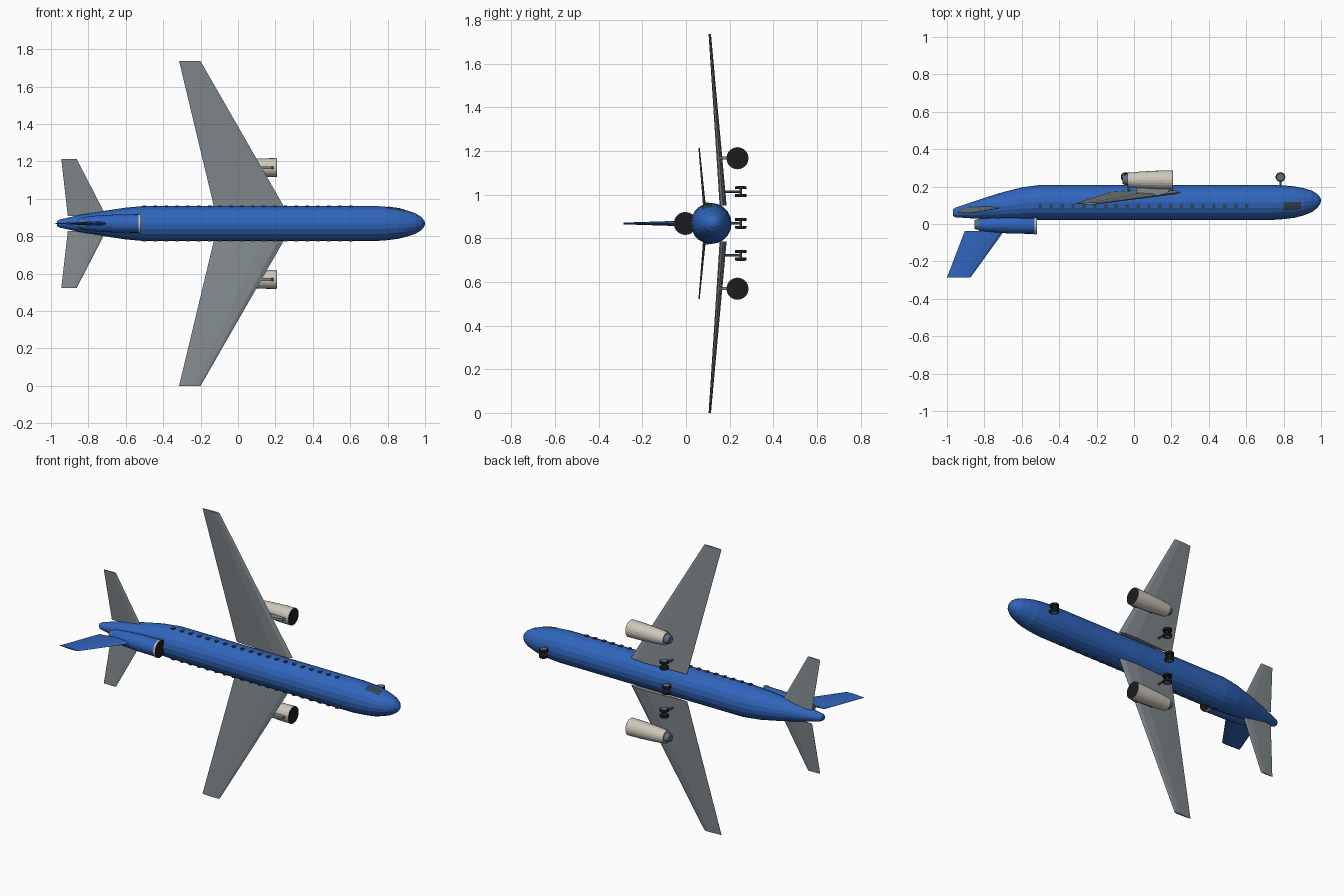
import bpy, bmesh
from math import sin, cos, pi, radians
from mathutils import Vector

if "Cube" in bpy.data.objects:
    bpy.data.objects.remove(bpy.data.objects["Cube"])

ZC = 0.868  # height of the fuselage axis (wing span runs along z)


def material(name, rgb):
    m = bpy.data.materials.new(name)
    m.diffuse_color = (*rgb, 1)
    m.use_nodes = True
    m.node_tree.nodes["Principled BSDF"].inputs["Base Color"].default_value = m.diffuse_color
    return m


BLUE = material("blue_paint", (0.03, 0.13, 0.5))
GREY = material("wing_grey", (0.22, 0.25, 0.27))
CREAM = material("cowl_cream", (0.62, 0.58, 0.5))
DARK = material("dark", (0.012, 0.012, 0.014))
GLASS = material("glass", (0.03, 0.06, 0.09))
METAL = material("metal", (0.12, 0.16, 0.19))


def loft(name, rings, mat, caps=True, closed=True):
    """Skin a list of equal-length point rings."""
    bm = bmesh.new()
    rows = [[bm.verts.new(p) for p in r] for r in rings]
    n = len(rows[0])
    for a, b in zip(rows, rows[1:]):
        for i in range(n if closed else n - 1):
            j = (i + 1) % n
            bm.faces.new((a[i], a[j], b[j], b[i]))
    if caps:
        bm.faces.new(rows[0])
        bm.faces.new(rows[-1])
    bmesh.ops.recalc_face_normals(bm, faces=bm.faces)
    me = bpy.data.meshes.new(name)
    bm.to_mesh(me)
    bm.free()
    me.materials.append(mat)
    ob = bpy.data.objects.new(name, me)
    bpy.context.collection.objects.link(ob)
    return ob


def x_ring(x, y, z, ry, rz, n=20):
    return [(x, y + ry * cos(2 * pi * i / n), z + rz * sin(2 * pi * i / n)) for i in range(n)]


def lathe_x(name, y, z, profile, mat):
    return loft(name, [x_ring(x, y, z, r, r) for x, r in profile], mat)


def rod(name, a, b, r, mat, n=16):
    a, b = Vector(a), Vector(b)
    d = (b - a).normalized()
    u = d.orthogonal().normalized()
    v = d.cross(u)
    return loft(name, [[p + r * (u * cos(2 * pi * i / n) + v * sin(2 * pi * i / n))
                        for i in range(n)] for p in (a, b)], mat)


def box(name, x, y, z, mat):
    return loft(name, [[(x[0], p, q), (x[1], p, q), (x[1], p, w), (x[0], p, w)]
                       for p, q, w in ((y[0], *z), (y[1], *z))], mat)


AIRFOIL = [(0, 0), (0.08, 0.35), (0.3, 0.5), (0.65, 0.3), (1, 0.03),
           (1, -0.03), (0.65, -0.3), (0.3, -0.5), (0.08, -0.35)]


def section(le, te, thick, place):
    """Airfoil from leading edge x to trailing edge x; place maps (x, offset) to a point."""
    return [place(le + (te - le) * c, t * thick) for c, t in AIRFOIL]


# fuselage: x, y centre, y radius, z radius
STATIONS = [(-0.967, 0.061, 0.018, 0.014), (-0.955, 0.062, 0.026, 0.021),
            (-0.85, 0.076, 0.047, 0.045), (-0.72, 0.094, 0.071, 0.067),
            (-0.6, 0.109, 0.087, 0.085), (-0.5, 0.115, 0.094, 0.094),
            (0.73, 0.115, 0.094, 0.094), (0.8, 0.116, 0.090, 0.089),
            (0.86, 0.117, 0.084, 0.081), (0.91, 0.119, 0.072, 0.068),
            (0.95, 0.121, 0.058, 0.054), (0.98, 0.123, 0.038, 0.036),
            (0.995, 0.125, 0.018, 0.017), (1.0, 0.125, 0.004, 0.004)]
loft("fuselage", [x_ring(x, y, ZC, a, b) for x, y, a, b in STATIONS], BLUE)

# cockpit window wrapped over the nose side
loft("cockpit_window", [[(x, y - (a + 0.002) * sin(radians(t)), ZC + (b + 0.002) * cos(radians(t)))
                         for t in (0, 10, 20, 30)]
                        for x, y, a, b in STATIONS[7:9] + [(0.893, 0.118, 0.077, 0.0725)]],
     GLASS, caps=False, closed=False)

for s, side in ((1, "left"), (-1, "right")):
    # cabin windows
    for i in range(20):
        x = -0.5 + 0.058 * i
        box(f"cabin_window_{side}_{i}", (x - 0.009, x + 0.009), (0.085, 0.106),
            (ZC + s * 0.08, ZC + s * 0.0965), GLASS)

    # main wing and tailplane: span offset, y, leading x, trailing x, thickness
    for name, stations in (("wing", [(0.083, 0.17, 0.25, -0.127, 0.032),
                                     (0.868, 0.109, -0.2, -0.315, 0.011)]),
                           ("tailplane", [(0.04, 0.088, -0.705, -0.91, 0.014),
                                          (0.346, 0.06, -0.863, -0.945, 0.006)])):
        loft(f"{name}_{side}", [section(le, te, th, lambda x, t: (x, y + t, ZC + s * o))
                                for o, y, le, te, th in stations], GREY)

    # wing engine with pylon
    z = ZC + s * 0.299
    lathe_x(f"engine_cowl_{side}", 0.236, z,
            [(-0.035, 0.038), (0.03, 0.044), (0.12, 0.049), (0.207, 0.051)], CREAM)
    lathe_x(f"engine_fan_{side}", 0.236, z, [(0.2, 0.049), (0.209, 0.049)], DARK)
    lathe_x(f"engine_nozzle_{side}", 0.236, z, [(-0.062, 0.022), (-0.03, 0.031)], METAL)
    loft(f"engine_pylon_{side}", [[(a, y, z - 0.007), (b, y, z - 0.007), (b, y, z + 0.007), (a, y, z + 0.007)]
                                  for y, a, b in ((0.15, -0.01, 0.12), (0.165, 0.01, 0.18), (0.2, 0.02, 0.195))], GREY)

# tail engine
lathe_x("tail_engine_cowl", -0.003, ZC,
        [(-0.83, 0.034), (-0.76, 0.042), (-0.66, 0.048), (-0.53, 0.05)], BLUE)
lathe_x("tail_engine_lip", -0.003, ZC, [(-0.532, 0.053), (-0.521, 0.053)], CREAM)
lathe_x("tail_engine_fan", -0.003, ZC, [(-0.53, 0.051), (-0.519, 0.051)], DARK)
lathe_x("tail_engine_nozzle", -0.003, ZC, [(-0.853, 0.024), (-0.825, 0.031)], METAL)

# vertical fin standing on the tail engine
loft("fin", [section(le, te, th, lambda x, t: (x, y, ZC + t))
             for y, le, te, th in ((-0.038, -0.695, -0.905, 0.024), (-0.286, -0.874, -1.0, 0.008))], BLUE)

# landing gear: x, span offset, strut top y
for name, x, o, top in (("nose_gear", 0.783, 0, 0.19), ("centre_gear", -0.045, 0, 0.19),
                        ("left_gear", -0.03, 0.146, 0.165), ("right_gear", -0.03, -0.146, 0.165)):
    z, y = ZC + o, 0.251
    rod(f"{name}_strut", (x, top, z), (x, y, z), 0.006, METAL, 10)
    rod(f"{name}_axle", (x, y, z - 0.02), (x, y, z + 0.02), 0.005, METAL, 10)
    for s in (-1, 1):
        rod(f"{name}_wheel_{'ab'[s > 0]}", (x, y, z + s * 0.011), (x, y, z + s * 0.024), 0.026, DARK)
        rod(f"{name}_hub_{'ab'[s > 0]}", (x, y, z + s * 0.015), (x, y, z + s * 0.0255), 0.019, METAL)
